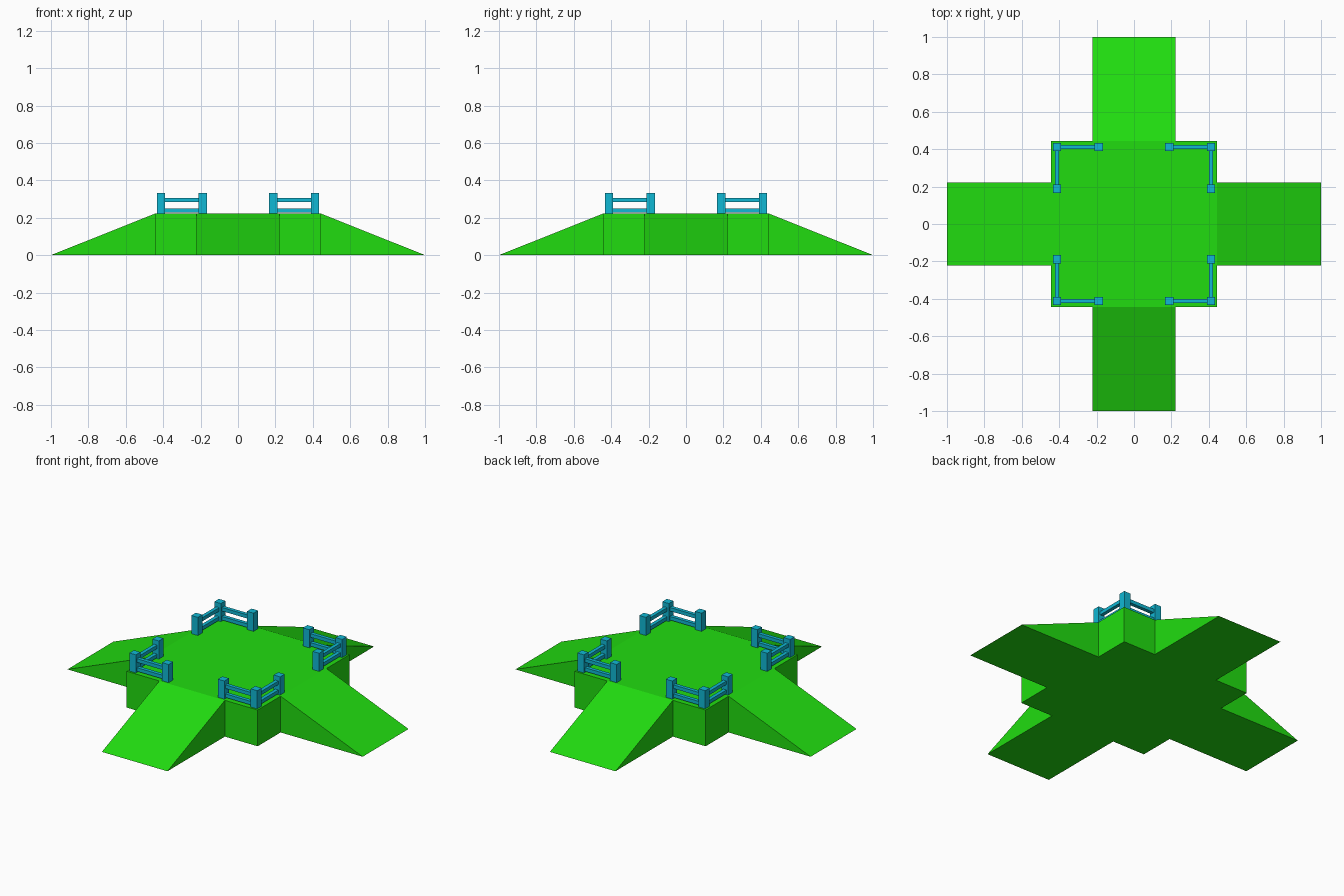
import bpy, bmesh
from mathutils import Matrix, Vector
from math import pi

if "Cube" in bpy.data.objects:
    bpy.data.objects.remove(bpy.data.objects["Cube"])

R, D, H = 0.222, 0.444, 0.222      # ramp half width, deck half width, deck height
P, C, INNER = 0.044, 0.411, 0.189  # post size, corner post centre, end post centre


def material(name, rgb):
    m = bpy.data.materials.new(name)
    m.diffuse_color = (*rgb, 1)
    m.use_nodes = True
    m.node_tree.nodes["Principled BSDF"].inputs["Base Color"].default_value = m.diffuse_color
    return m


def finish(bm, name, mat):
    bmesh.ops.recalc_face_normals(bm, faces=bm.faces)
    me = bpy.data.meshes.new(name)
    bm.to_mesh(me)
    bm.free()
    me.materials.append(mat)
    ob = bpy.data.objects.new(name, me)
    bpy.context.collection.objects.link(ob)
    return ob


def box(bm, centre, size):
    m = Matrix.Translation(centre) @ Matrix.Diagonal((*size, 1))
    bmesh.ops.create_cube(bm, size=1, matrix=m)


green = material("green", (0.015, 0.72, 0.005))
cyan = material("cyan", (0.005, 0.48, 0.66))

# Deck with four ramps: one closed shell, each side turned a quarter
bm = bmesh.new()
top, bottom = [], []
for i in range(4):
    rot = Matrix.Rotation(i * pi / 2, 4, 'Z')

    def v(x, y, z):
        return bm.verts.new(rot @ Vector((x, y, z)))

    def face(*pts):
        bm.faces.new([v(*p) for p in pts])

    face((-R, -1, 0), (R, -1, 0), (R, -D, H), (-R, -D, H))
    for s in (-1, 1):
        face((s*R, -1, 0), (s*R, -D, 0), (s*R, -D, H))
        face((s*R, -D, 0), (s*D, -D, 0), (s*D, -D, H), (s*R, -D, H))
    top += [v(x, -D, H) for x in (-R, R, D)]
    bottom += [v(x, y, 0) for x, y in ((-R, -D), (-R, -1), (R, -1), (R, -D), (D, -D))]
bm.faces.new(top)
bm.faces.new(bottom[::-1])
bmesh.ops.remove_doubles(bm, verts=bm.verts, dist=1e-4)
finish(bm, "ramped_platform", green)

# L-shaped corner railings: three posts and two rails per wing
for sx in (-1, 1):
    for sy in (-1, 1):
        bm = bmesh.new()
        for x, y in ((C, C), (INNER, C), (C, INNER)):
            box(bm, (sx*x, sy*y, H + 0.0555), (P, P, 0.111))
        mid, length = (C + INNER) / 2, C - INNER - P
        for z in (0.239, 0.294):
            box(bm, (sx*mid, sy*C, z), (length, 0.022, 0.022))
            box(bm, (sx*C, sy*mid, z), (0.022, length, 0.022))
        side = ("back" if sy > 0 else "front") + ("_right" if sx > 0 else "_left")
        finish(bm, side + "_railing", cyan)
